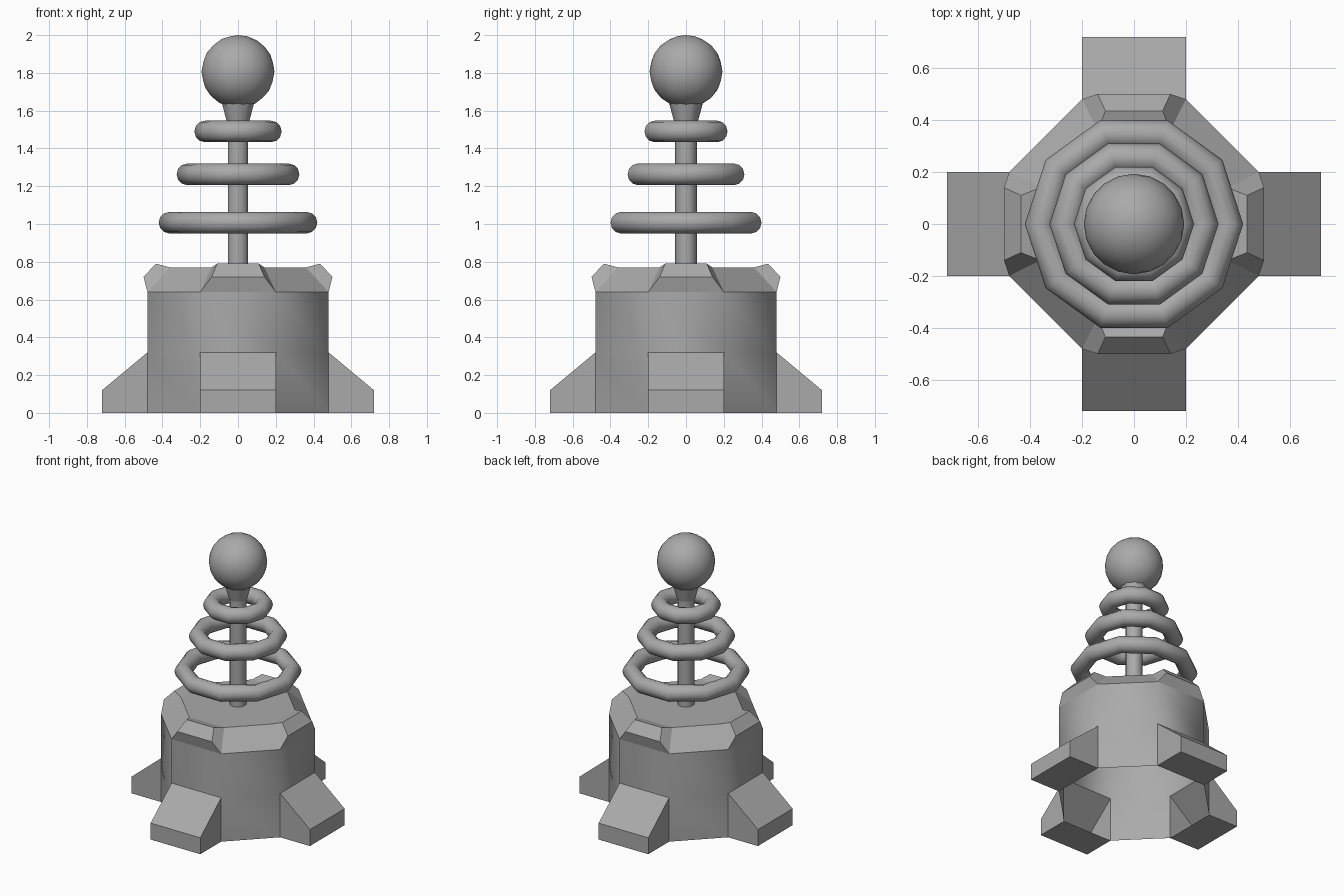
import bpy, bmesh, math
from mathutils import Matrix, Vector

cube = bpy.data.objects.get("Cube")
if cube:
    bpy.data.objects.remove(cube, do_unlink=True)

# One plain grey for everything
grey = bpy.data.materials.new("plain_grey")
grey.use_nodes = True
colour = (0.4, 0.4, 0.4, 1)
grey.diffuse_color = colour
grey.node_tree.nodes["Principled BSDF"].inputs["Base Color"].default_value = colour


def finish(name, bm, smooth):
    bmesh.ops.remove_doubles(bm, verts=bm.verts, dist=0.0005)
    bmesh.ops.recalc_face_normals(bm, faces=bm.faces)
    for f in bm.faces:
        f.smooth = smooth
    mesh = bpy.data.meshes.new(name)
    bm.to_mesh(mesh)
    bm.free()
    mesh.materials.append(grey)
    obj = bpy.data.objects.new(name, mesh)
    bpy.context.collection.objects.link(obj)
    return obj


def four_sided(name, faces, smooth=False, cap=None):
    """Repeat the faces of one side around the z axis; cap is a top height."""
    bm = bmesh.new()
    for k in range(4):
        turn = Matrix.Rotation(k * math.pi / 2, 3, "Z")
        for face in faces:
            bm.faces.new([bm.verts.new(turn @ Vector(p)) for p in face])
    if cap:
        bmesh.ops.remove_doubles(bm, verts=bm.verts, dist=0.0005)
        edges = [e for e in bm.edges if e.is_boundary
                 and all(abs(v.co.z - cap) < 0.001 for v in e.verts)]
        bmesh.ops.contextual_create(bm, geom=edges)
    return finish(name, bm, smooth)


def strip(a, b):
    """Quad between two (half width, distance out, height) levels of a side."""
    return [(-a[0], a[1], a[2]), (a[0], a[1], a[2]),
            (b[0], b[1], b[2]), (-b[0], b[1], b[2])]


def corner(a, b):
    """Quad on the diagonal between two levels."""
    return [(a[0], a[1], a[2]), (a[1], a[0], a[2]),
            (b[1], b[0], b[2]), (b[0], b[1], b[2])]


W, R = 0.2, 0.48
ground, foot_top, shoulder = (W, R, 0), (W, R, 0.32), (W, R, 0.64)

# Hull: open-bottomed eight-sided wall with openings where the feet join
four_sided("hull", [strip(foot_top, shoulder), corner(ground, foot_top),
                    corner(foot_top, shoulder)], smooth=True)

# Feet: hollow wedges open towards the hull
toe, toe_top = (W, 0.72, 0), (W, 0.72, 0.12)
cheeks = [[(s * w, r, z) for w, r, z in (ground, toe, toe_top, foot_top)]
          for s in (-1, 1)]
four_sided("feet", [strip(ground, toe), strip(toe, toe_top),
                    strip(toe_top, foot_top)] + cheeks)

# Crown: sloped corners with a raised block on each side and a flat deck
lip, crest, deck = (0.14, 0.5, 0.72), (0.11, 0.435, 0.79), (0.14, 0.36, 0.77)
ends = [[(s * w, r, z) for w, r, z in (shoulder, lip, crest, deck)]
        for s in (-1, 1)]
four_sided("crown", [strip(shoulder, lip), strip(lip, crest), strip(crest, deck),
                     corner(shoulder, deck)] + ends, cap=0.77)


def tube(name, r1, r2, z1, z2, sides=10):
    bm = bmesh.new()
    bmesh.ops.create_cone(bm, cap_ends=True, segments=sides, radius1=r1, radius2=r2,
                          depth=z2 - z1, matrix=Matrix.Translation((0, 0, (z1 + z2) / 2)))
    obj = finish(name, bm, True)
    for e in obj.data.edges:
        heights = [obj.data.vertices[i].co.z for i in e.vertices]
        e.use_edge_sharp = abs(heights[0] - heights[1]) < 0.001
    return obj


# Mast and the flared collar under the ball
tube("mast", 0.057, 0.057, 0.76, 1.56)
tube("collar", 0.062, 0.095, 1.54, 1.66)


def ring(name, major, z, minor=0.057, sides=10, around=12):
    bm = bmesh.new()
    loops = []
    for i in range(sides):
        a = 2 * math.pi * i / sides
        loop = []
        for j in range(around):
            b = 2 * math.pi * j / around
            r = major + minor * math.cos(b)
            loop.append(bm.verts.new((r * math.cos(a), r * math.sin(a),
                                      z + minor * math.sin(b))))
        loops.append(loop)
    for i in range(sides):
        p, q = loops[i], loops[(i + 1) % sides]
        for j in range(around):
            n = (j + 1) % around
            bm.faces.new((p[j], q[j], q[n], p[n]))
    return finish(name, bm, True)


# Three rings, shrinking upwards
for label, major, z in (("lower", 0.363, 1.007), ("middle", 0.268, 1.263),
                        ("upper", 0.174, 1.49)):
    ring(label + "_ring", major, z)

# Ball on top
bm = bmesh.new()
bmesh.ops.create_icosphere(bm, subdivisions=3, radius=0.193,
                           matrix=Matrix.Translation((0, 0, 1.807)))
finish("ball", bm, True)
